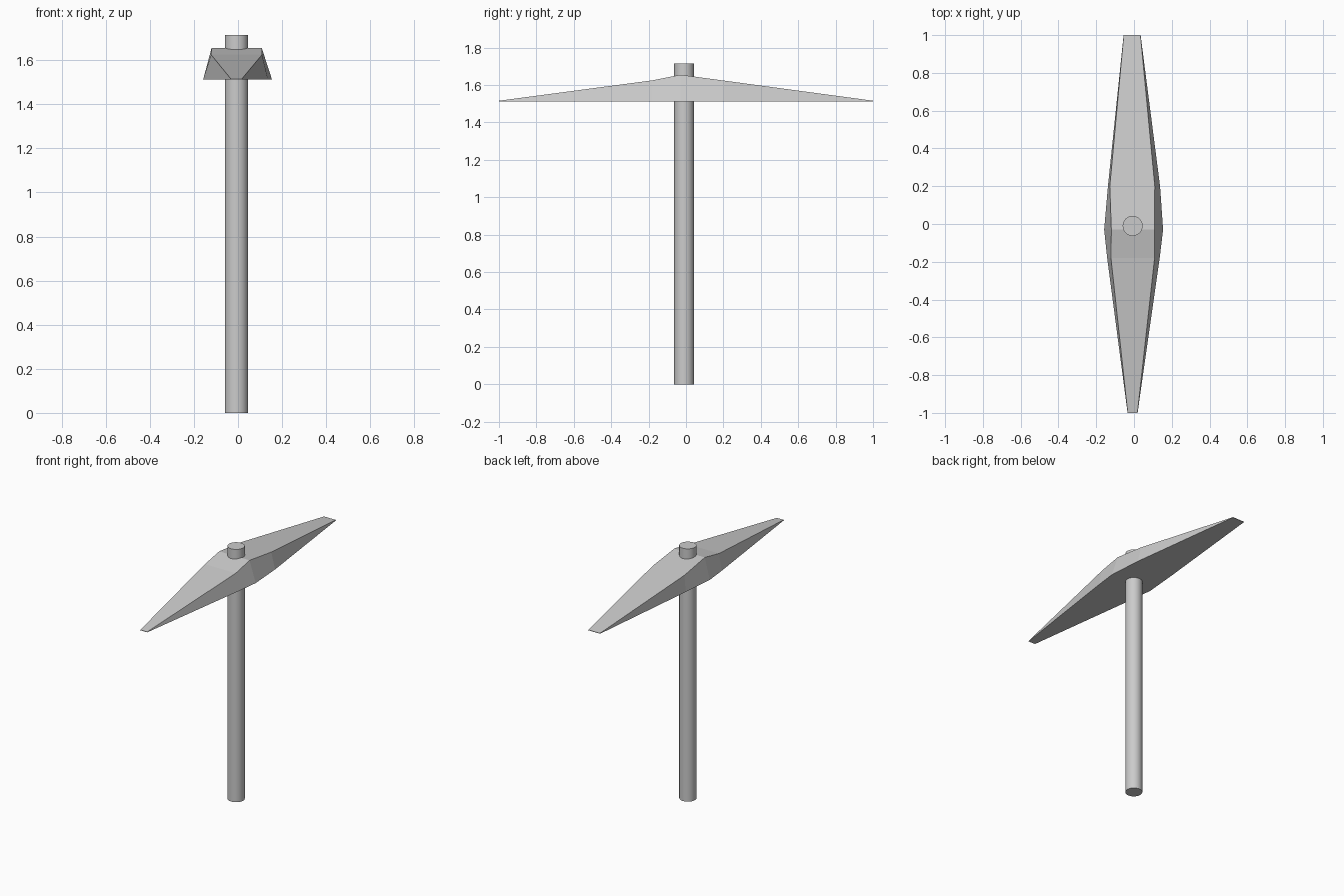
import bpy, bmesh, math

if "Cube" in bpy.data.objects:
    bpy.data.objects.remove(bpy.data.objects["Cube"])

# Round handle running through the head
bpy.ops.mesh.primitive_cylinder_add(vertices=32, radius=0.053, depth=1.715,
                                    location=(-0.007, -0.01, 1.715 / 2))
handle = bpy.context.object
handle.name = "handle"
bpy.ops.object.shade_smooth_by_angle(angle=math.radians(30))

# Pick head stations: y, bottom left/right x, top left/right x, top z
BASE = 1.513
stations = [
    (-1.0, -0.034, 0.019, -0.033, 0.018, 1.516),
    (-0.18, -0.142, 0.136, -0.122, 0.109, 1.625),
    (-0.03, -0.158, 0.154, -0.120, 0.108, 1.655),
    (0.2, -0.138, 0.138, -0.128, 0.110, 1.624),
    (1.0, -0.055, 0.035, -0.054, 0.034, 1.516),
]

# Loft the trapezoid sections into one closed solid
bm = bmesh.new()
rings = [[bm.verts.new(p) for p in ((bl, y, BASE), (br, y, BASE), (tr, y, z), (tl, y, z))]
         for y, bl, br, tl, tr, z in stations]
for a, b in zip(rings, rings[1:]):
    for i in range(4):
        j = (i + 1) % 4
        bm.faces.new((a[i], a[j], b[j], b[i]))
bm.faces.new(rings[0])
bm.faces.new(rings[-1])
bmesh.ops.recalc_face_normals(bm, faces=bm.faces)
mesh = bpy.data.meshes.new("pick_head")
bm.to_mesh(mesh)
bm.free()
bpy.context.collection.objects.link(bpy.data.objects.new("pick_head", mesh))
